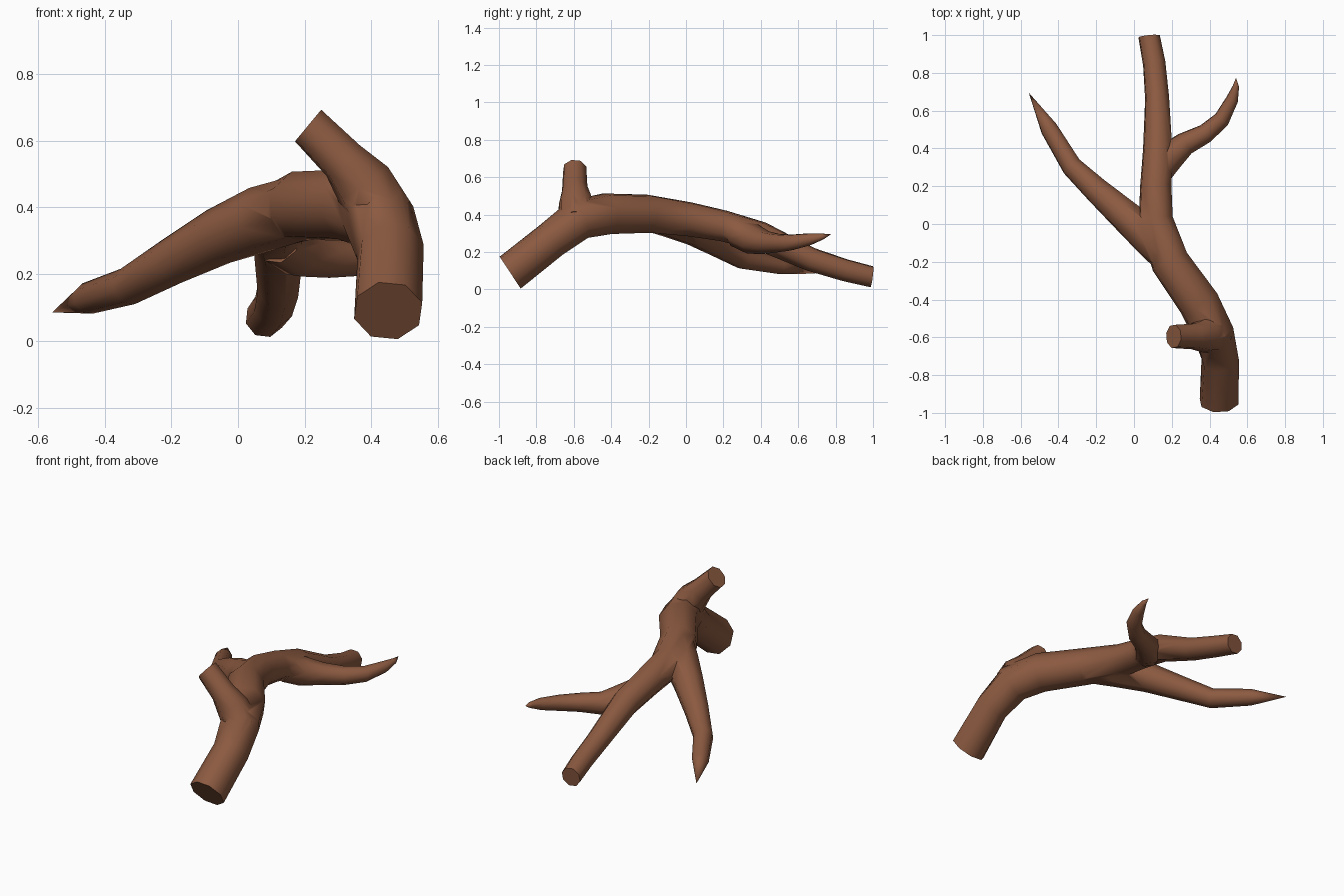
import bpy, bmesh, math
from mathutils import Vector

if "Cube" in bpy.data.objects:
    bpy.data.objects.remove(bpy.data.objects["Cube"])

bark = bpy.data.materials.new("brown bark")
bark.diffuse_color = (0.26, 0.102, 0.052, 1)
bark.use_nodes = True
bark.node_tree.nodes["Principled BSDF"].inputs["Base Color"].default_value = bark.diffuse_color
SIDES = 8


def limb(name, pts, start=None, end=None, pointed=False):
    """Tapered eight-sided tube through (x, y, z, radius) rings."""
    bm = bmesh.new()
    c = [Vector(p[:3]) for p in pts]
    n = len(pts)
    rings = []
    for i in range(n):
        if pointed and i == n - 1:
            break
        a = (c[i] - c[i - 1]).normalized() if i else Vector()
        b = (c[i + 1] - c[i]).normalized() if i < n - 1 else Vector()
        d = (a + b).normalized()
        if i == 0 and start:
            d = Vector(start).normalized()
        if i == n - 1 and end:
            d = Vector(end).normalized()
        side = d.cross(Vector((0, 0, 1))).normalized()
        up = side.cross(d)
        r = pts[i][3]
        rings.append([bm.verts.new(c[i] + r * (math.cos(t) * side + math.sin(t) * up))
                      for t in (2 * math.pi * (k + 0.35) / SIDES for k in range(SIDES))])
    for r0, r1 in zip(rings, rings[1:]):
        for k in range(SIDES):
            j = (k + 1) % SIDES
            bm.faces.new((r0[k], r0[j], r1[j], r1[k]))
    bm.faces.new(rings[0][::-1])
    if pointed:
        tip = bm.verts.new(c[-1])
        for k in range(SIDES):
            bm.faces.new((rings[-1][k], rings[-1][(k + 1) % SIDES], tip))
    else:
        bm.faces.new(rings[-1])
    bmesh.ops.recalc_face_normals(bm, faces=bm.faces)
    me = bpy.data.meshes.new(name)
    bm.to_mesh(me)
    bm.free()
    me.materials.append(bark)
    ob = bpy.data.objects.new(name, me)
    bpy.context.collection.objects.link(ob)
    return ob


# main stem, from the thick cut end to the thin cut end
stem = limb("branch", [
    (0.45, -0.94, 0.09, 0.106), (0.457, -0.72, 0.265, 0.102),
    (0.42, -0.575, 0.375, 0.112), (0.345, -0.42, 0.405, 0.113),
    (0.19, -0.20, 0.405, 0.106), (0.115, 0.02, 0.375, 0.095),
    (0.115, 0.20, 0.34, 0.086), (0.125, 0.40, 0.285, 0.080),
    (0.122, 0.67, 0.16, 0.066), (0.107, 0.85, 0.103, 0.062),
    (0.08, 0.993, 0.068, 0.059)], start=(0, 0.83, 0.55), end=(-0.1, 1, -0.13))

# side shoots, flared where they leave the stem
shoots = [
    limb("left_shoot", [
        (0.19, -0.18, 0.40, 0.098), (0.07, -0.06, 0.365, 0.100), (-0.06, 0.055, 0.312, 0.086),
        (-0.20, 0.18, 0.237, 0.070), (-0.33, 0.305, 0.163, 0.057),
        (-0.45, 0.505, 0.127, 0.048), (-0.557, 0.695, 0.085, 0)], pointed=True),
    limb("right_shoot", [
        (0.125, 0.27, 0.305, 0.078), (0.185, 0.355, 0.27, 0.083), (0.27, 0.425, 0.25, 0.064),
        (0.38, 0.48, 0.247, 0.053), (0.465, 0.555, 0.25, 0.045),
        (0.52, 0.66, 0.268, 0.034), (0.54, 0.73, 0.283, 0.017),
        (0.54, 0.775, 0.295, 0)], pointed=True),
    limb("cut_stub", [
        (0.43, -0.585, 0.37, 0.100), (0.375, -0.59, 0.47, 0.092), (0.315, -0.595, 0.54, 0.070),
        (0.21, -0.595, 0.645, 0.064)], end=(-0.77, 0, 0.64)),
]

# weld the shoots into the stem
bpy.context.view_layer.objects.active = stem
for s in shoots:
    m = stem.modifiers.new("weld", 'BOOLEAN')
    m.operation = 'UNION'
    m.solver = 'EXACT'
    m.object = s
    bpy.ops.object.modifier_apply(modifier=m.name)
    bpy.data.objects.remove(s)

bpy.ops.object.select_all(action='DESELECT')
stem.select_set(True)
bpy.ops.object.shade_smooth_by_angle(angle=math.radians(50))
